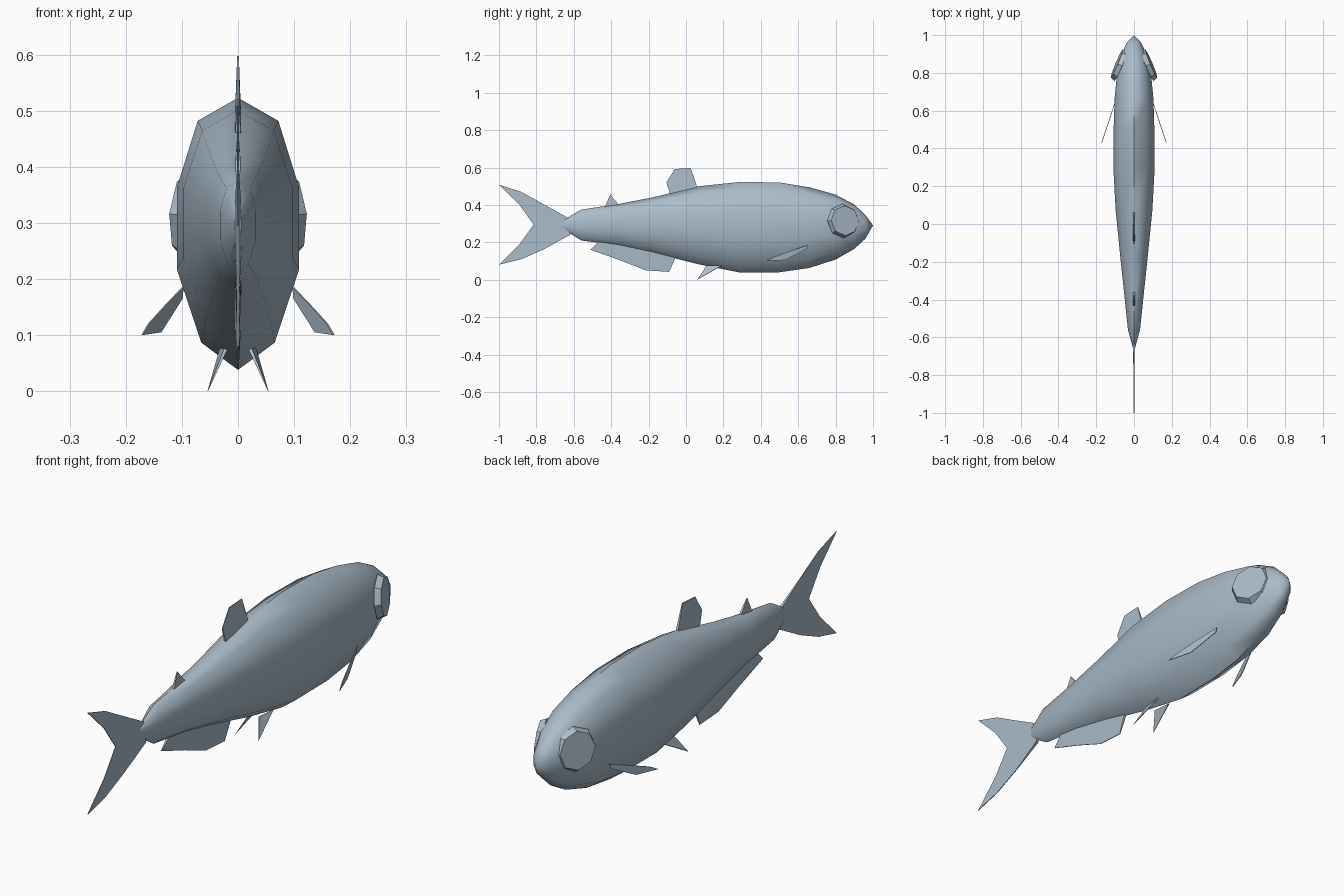
import bpy, bmesh
from mathutils import Vector

cube = bpy.data.objects.get("Cube")
if cube:
    bpy.data.objects.remove(cube)

COLOR = (0.40, 0.50, 0.59, 1)
mat = bpy.data.materials.new("blue_grey_skin")
mat.use_nodes = True
mat.diffuse_color = COLOR
mat.node_tree.nodes["Principled BSDF"].inputs["Base Color"].default_value = COLOR


def finish(name, bm, smooth=None):
    bmesh.ops.recalc_face_normals(bm, faces=bm.faces)
    mesh = bpy.data.meshes.new(name)
    bm.to_mesh(mesh)
    bm.free()
    mesh.materials.append(mat)
    ob = bpy.data.objects.new(name, mesh)
    bpy.context.collection.objects.link(ob)
    if smooth:
        bpy.ops.object.select_all(action="DESELECT")
        ob.select_set(True)
        bpy.context.view_layer.objects.active = ob
        bpy.ops.object.shade_smooth_by_angle(angle=smooth)
    return ob


def blade(name, points, normal):
    """Thin fin: each point is (position, half thickness)."""
    bm = bmesh.new()
    n = Vector(normal).normalized()
    a = [bm.verts.new(Vector(p) + n * t) for p, t in points]
    b = [bm.verts.new(Vector(p) - n * t) for p, t in points]
    bm.faces.new(a)
    bm.faces.new(b[::-1])
    for i in range(len(a)):
        j = (i + 1) % len(a)
        bm.faces.new((a[i], b[i], b[j], a[j]))
    return finish(name, bm)


def median_fin(name, outline, roots):
    """Fin on the centre plane; the first `roots` points are thicker."""
    blade(name, [((0, y, z), 0.006 if i < roots else 0.0015)
                 for i, (y, z) in enumerate(outline)], (1, 0, 0))


# Body: ten-sided section lofted along y (y, half width, bottom, top)
half = [(0, 1), (0.66, 0.83), (1, 0.34), (1, -0.26), (0.6, -0.8), (0, -1)]
section = half + [(-x, z) for x, z in half[-2:0:-1]]
stations = [
    (-0.655, 0.006, 0.27, 0.32), (-0.56, 0.032, 0.21, 0.375),
    (-0.36, 0.053, 0.183, 0.405), (-0.18, 0.072, 0.145, 0.44),
    (0.07, 0.097, 0.082, 0.50), (0.29, 0.109, 0.038, 0.523),
    (0.50, 0.108, 0.04, 0.52), (0.66, 0.103, 0.063, 0.494),
    (0.80, 0.09, 0.108, 0.455), (0.90, 0.066, 0.165, 0.402),
    (0.96, 0.038, 0.22, 0.345),
]
bm = bmesh.new()
rings = []
for y, w, lo, hi in stations:
    mid, h = (lo + hi) / 2, (hi - lo) / 2
    rings.append([bm.verts.new((x * w, y, mid + z * h)) for x, z in section])
count = len(section)
for r, s in zip(rings, rings[1:]):
    for i in range(count):
        j = (i + 1) % count
        bm.faces.new((r[i], r[j], s[j], s[i]))
bm.faces.new(rings[0])
snout = bm.verts.new((0, 1, 0.29))
for i in range(count):
    bm.faces.new((rings[-1][i], rings[-1][(i + 1) % count], snout))
finish("body", bm, 1.0)

# Fins on the centre plane
median_fin("tail_fin", [
    (-0.62, 0.24), (-0.62, 0.325), (-0.755, 0.40), (-0.88, 0.47), (-1, 0.508),
    (-0.89, 0.40), (-0.815, 0.295), (-0.89, 0.19), (-1, 0.08), (-0.88, 0.11),
    (-0.755, 0.165)], 2)
median_fin("dorsal_fin", [
    (0.065, 0.48), (-0.08, 0.44), (-0.105, 0.52), (-0.06, 0.592),
    (0.025, 0.597)], 2)
median_fin("rear_dorsal_fin", [
    (-0.35, 0.39), (-0.44, 0.375), (-0.405, 0.455)], 2)
median_fin("anal_fin", [
    (-0.05, 0.13), (-0.46, 0.21), (-0.51, 0.16), (-0.355, 0.105),
    (-0.215, 0.05), (-0.09, 0.042)], 2)

# Paired fins and eyes
for side, s in (("left", 1), ("right", -1)):
    blade(side + "_pectoral_fin", [
        ((s * (0.1 + (0.645 - y) * 0.33), y, z), 0.0015) for y, z in
        [(0.65, 0.185), (0.575, 0.16), (0.465, 0.12), (0.43, 0.10),
         (0.53, 0.105), (0.645, 0.165)]], (s, 0.33, 0))
    blade(side + "_pelvic_fin", [
        ((s * 0.022, 0.11, 0.075), 0.003), ((s * 0.03, 0.19, 0.075), 0.003),
        ((s * 0.054, 0.06, 0), 0.0005)], (s, 0, 0.5))

    # Eye: shallow octagonal disc lying along the cheek
    bm = bmesh.new()
    bmesh.ops.create_cone(bm, cap_ends=True, segments=8, radius1=0.092,
                          radius2=0.08, depth=0.025)
    out = Vector((s * 0.9, 0.38, 0.08))
    eye = finish(side + "_eye", bm)
    eye.rotation_euler = out.to_track_quat("Z", "Y").to_euler()
    eye.location = (s * 0.08, 0.845, 0.315)
